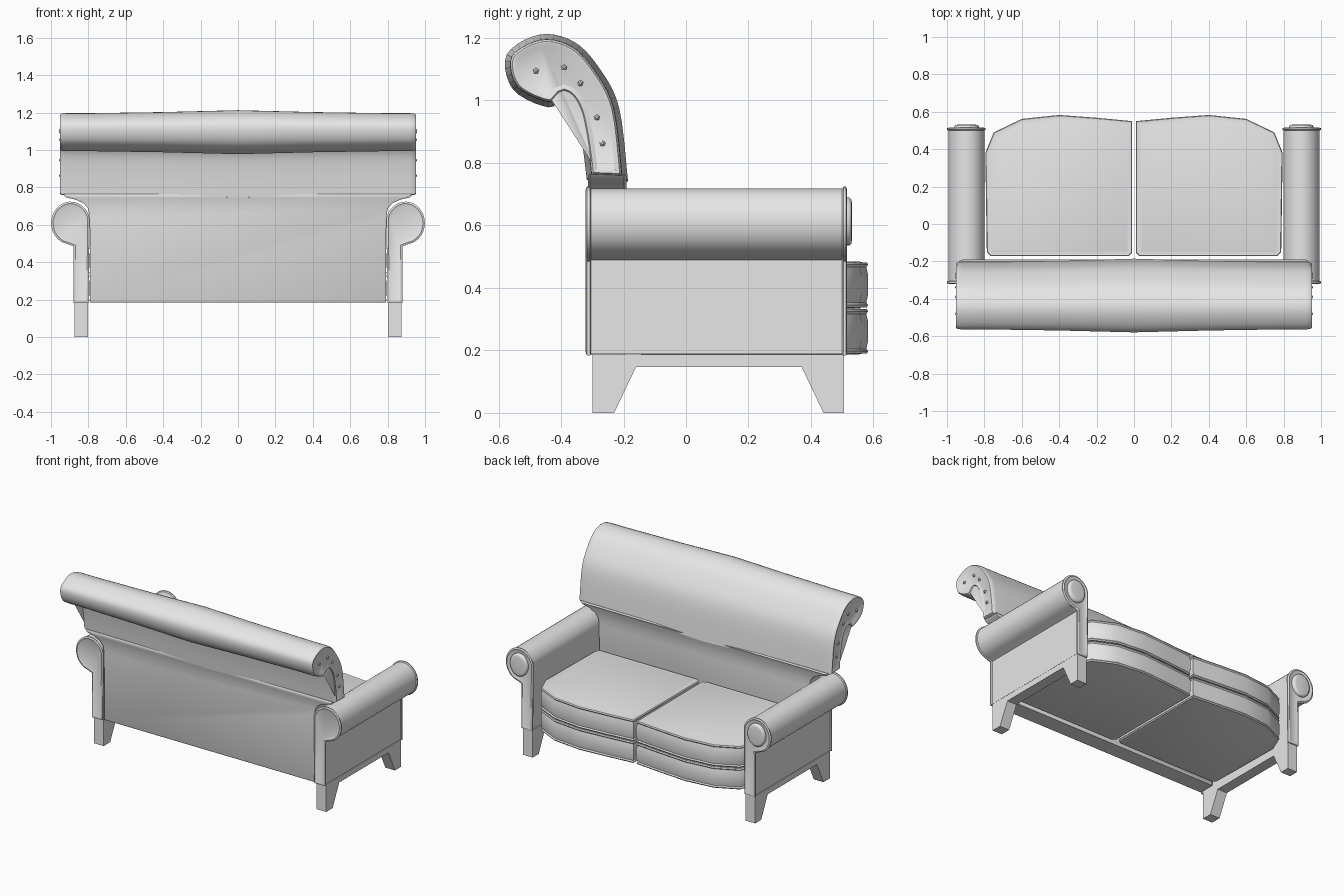
import bpy, bmesh, math
from mathutils import Vector

cube = bpy.data.objects.get("Cube")
if cube:
    bpy.data.objects.remove(cube, do_unlink=True)

fabric = bpy.data.materials.new("plain_grey")
fabric.use_nodes = True
GREY = (0.8, 0.8, 0.8, 1)
fabric.diffuse_color = GREY
fabric.node_tree.nodes["Principled BSDF"].inputs["Base Color"].default_value = GREY


def grow(outline, d):
    """Offset a counter-clockwise closed outline outward by d."""
    pts = [Vector(p) for p in outline]
    result = []
    for i, p in enumerate(pts):
        a = (p - pts[i - 1]).normalized()
        b = (pts[(i + 1) % len(pts)] - p).normalized()
        na, nb = Vector((a.y, -a.x)), Vector((b.y, -b.x))
        m = na + nb
        result.append(p + m * (d * 2 / max(m.length_squared, 1.0)))
    return result


def spline(pts, steps):
    """Smooth open curve through the points."""
    p = [Vector(q) for q in [pts[0], *pts, pts[-1]]]
    out = []
    for i in range(1, len(p) - 2):
        a, b, c, d = p[i - 1:i + 3]
        for k in range(steps):
            t = k / steps
            out.append(0.5 * (2 * b + (c - a) * t + (2 * a - 5 * b + 4 * c - d) * t ** 2
                              + (3 * b - a - 3 * c + d) * t ** 3))
    return out + [p[-1]]


def loft(name, outline, stations, place, smooth=True):
    """Skin rings of one outline, each station being (position, outward offset)."""
    bm = bmesh.new()
    rings = []
    for w, d in stations:
        rings.append([bm.verts.new(place(u, v, w)) for u, v in grow(outline, d)])
    n = len(outline)
    for r, q in zip(rings, rings[1:]):
        for i in range(n):
            j = (i + 1) % n
            bm.faces.new((r[i], r[j], q[j], q[i]))
    bm.faces.new(rings[0])
    bm.faces.new(rings[-1])
    bmesh.ops.recalc_face_normals(bm, faces=bm.faces)
    mesh = bpy.data.meshes.new(name)
    bm.to_mesh(mesh)
    bm.free()
    mesh.materials.append(fabric)
    obj = bpy.data.objects.new(name, mesh)
    bpy.context.collection.objects.link(obj)
    if smooth:
        bpy.ops.object.select_all(action='DESELECT')
        obj.select_set(True)
        bpy.context.view_layer.objects.active = obj
        bpy.ops.object.shade_smooth_by_angle(angle=math.radians(42))
    return obj


def ellipse(cu, cv, ru, rv, start, end, count):
    """Points from one angle to another, in degrees."""
    angles = [math.radians(start + (end - start) * i / count) for i in range(count + 1)]
    return [(cu + ru * math.cos(a), cv + rv * math.sin(a)) for a in angles]


# Scrolled backrest, slightly fuller in the middle, with rimmed ends
scroll = spline([(-0.19, 0.745), (-0.218, 0.976), (-0.28, 1.1), (-0.36, 1.184),
                 (-0.467, 1.207), (-0.57, 1.145), (-0.55, 1.037), (-0.44, 0.982),
                 (-0.39, 1.015), (-0.352, 0.97), (-0.33, 0.874), (-0.314, 0.75)], 5)
half = [(0, 0.004), (0.4, -0.006), (0.8, -0.012), (0.92, -0.012), (0.943, -0.014),
        (0.951, -0.02), (0.951, -0.026), (0.946, -0.034)]
loft("backrest_scroll", scroll, [(-x, d) for x, d in half[:0:-1]] + half,
     lambda u, v, w: (w, u, v))

# Lower backrest with shoulders flaring over the arms
shoulder = [(0.79, 0.185), (0.793, 0.64), (0.8, 0.685), (0.825, 0.715),
            (0.87, 0.735), (0.92, 0.747), (0.935, 0.765)]
loft("backrest_lower", shoulder + [(-x, z) for x, z in reversed(shoulder)],
     [(-0.314, -0.01), (-0.308, 0), (-0.198, 0), (-0.191, -0.01)],
     lambda u, v, w: (u, w, v))

# Rolled arm section, front pad, and side frame with tapered legs
arm = ([(0.88, 0.183), (0.88, 0.485)]
       + ellipse(0.895, 0.61, 0.104, 0.114, -80, 165, 22)
       + [(0.795, 0.5), (0.8, 0.183)])
pad = ellipse(0.895, 0.612, 0.066, 0.077, 0, 345, 23)
frame = [(-0.3, 0), (-0.23, 0), (-0.16, 0.147), (0.37, 0.147),
         (0.44, 0), (0.505, 0), (0.505, 0.187), (-0.3, 0.187)]
# Piped rims at both arm ends
arm_ends = [(-0.316, -0.022), (-0.321, -0.01), (-0.317, 0), (-0.308, 0), (-0.304, -0.006),
            (0.5, -0.006), (0.504, 0), (0.512, 0), (0.516, -0.01), (0.511, -0.022)]
# Cushion plan, and its piped edge as (height fraction, offset)
cushion = [(0.01, -0.155), (0.03, -0.172), (0.765, -0.172), (0.787, -0.15), (0.795, 0.38),
           (0.75, 0.49), (0.6, 0.562), (0.4, 0.583), (0.2, 0.568), (0.01, 0.55)]
edge = [(0, -0.03), (0.03, -0.014), (0.02, -0.004), (0.07, 0), (0.12, -0.006), (0.3, 0.0)]
edge += [(1 - h, d) for h, d in reversed(edge)]
# Buttons along the scroll ends
buttons = [(-0.48, 1.095), (-0.39, 1.105), (-0.338, 1.055), (-0.285, 0.945), (-0.267, 0.862)]

for side, s in (("left", 1), ("right", -1)):
    def across(u, v, w):
        return (s * u, w, v)

    def sideways(u, v, w):
        return (s * w, u, v)

    def upright(u, v, w):
        return (s * u, v, w)

    loft(side + "_arm", arm, arm_ends, across)
    loft(side + "_arm_pad", pad, [(0.505, 0), (0.522, 0), (0.529, -0.006), (0.531, -0.018)], across)
    loft(side + "_leg_frame", frame, [(0.802, 0), (0.875, 0)], sideways, smooth=False)
    for level, low, high in (("lower", 0.187, 0.335), ("upper", 0.335, 0.485)):
        loft(f"{side}_{level}_cushion", cushion,
             [(low + (high - low) * h, d) for h, d in edge], upright)
    for i, (y, z) in enumerate(buttons):
        loft(f"{side}_button_{i + 1}", ellipse(y, z, 0.01, 0.01, 90, 378, 4),
             [(0.943, 0), (0.951, 0), (0.956, -0.005)], sideways, smooth=False)
